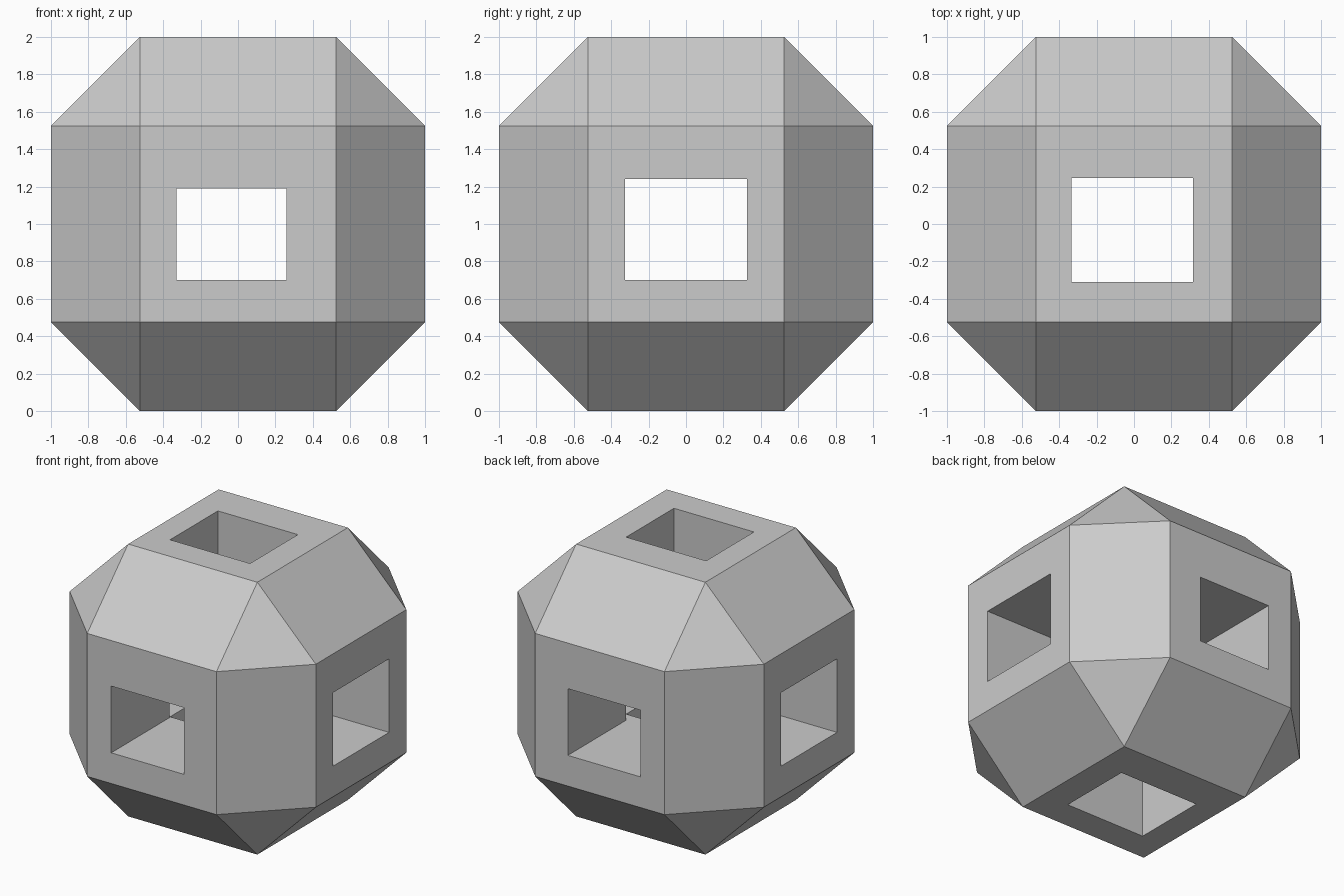
import bpy, bmesh, math
from mathutils import Vector

if "Cube" in bpy.data.objects:
    bpy.data.objects.remove(bpy.data.objects["Cube"])

A = 0.525  # half-width of each square face; the faces lie 1 unit from the centre

# Faceted body: convex hull of the 24 corners, centred at z = 1
bm = bmesh.new()
for axis in range(3):
    for u in (-A, A):
        for v in (-A, A):
            for w in (-1, 1):
                p = [u, v]
                p.insert(axis, w)
                bm.verts.new(Vector(p) + Vector((0, 0, 1)))
bmesh.ops.convex_hull(bm, input=bm.verts[:])
bmesh.ops.dissolve_limit(bm, angle_limit=math.radians(1),
                         verts=bm.verts[:], edges=bm.edges[:])
bmesh.ops.recalc_face_normals(bm, faces=bm.faces[:])
mesh = bpy.data.meshes.new("faceted_body")
bm.to_mesh(mesh)
bm.free()
body = bpy.data.objects.new("faceted_body", mesh)
bpy.context.collection.objects.link(body)


def cut_tunnel(name, lo, hi):
    """Cut a rectangular tunnel between two opposite box corners."""
    lo, hi = Vector(lo), Vector(hi)
    bpy.ops.mesh.primitive_cube_add(size=1, location=(lo + hi) / 2)
    box = bpy.context.object
    box.name = name
    box.scale = hi - lo
    box.hide_render = True
    box.hide_set(True)
    mod = body.modifiers.new(name, 'BOOLEAN')
    mod.operation = 'DIFFERENCE'
    mod.solver = 'EXACT'
    mod.object = box


# Three crossing tunnels, slightly off centre
cut_tunnel("front_tunnel_cutter", (-0.33, -1.5, 0.70), (0.26, 1.5, 1.19))
cut_tunnel("side_tunnel_cutter", (-1.5, -0.325, 0.70), (1.5, 0.325, 1.24))
cut_tunnel("top_tunnel_cutter", (-0.335, -0.31, -0.5), (0.315, 0.245, 2.5))
